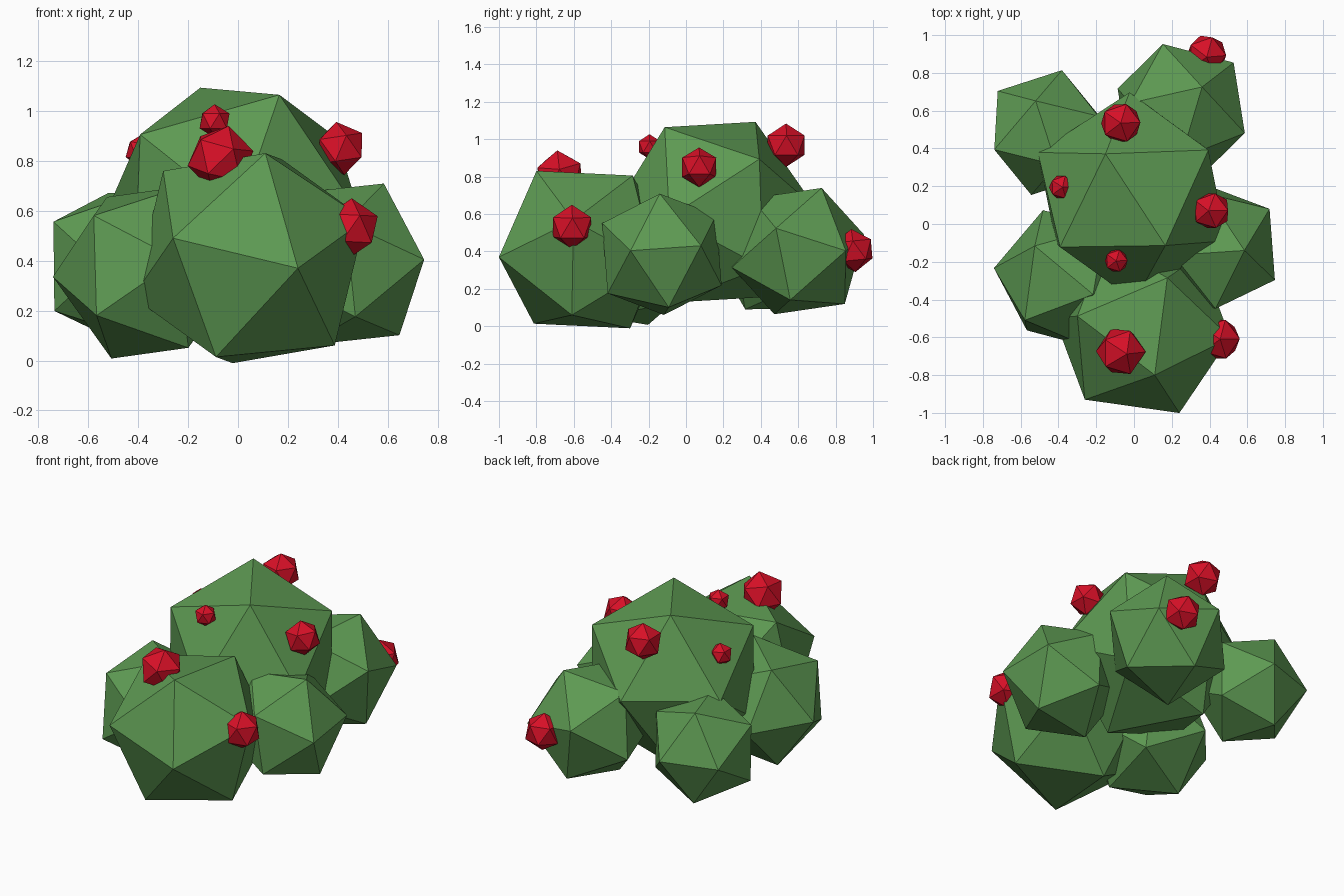
import bpy, bmesh
from mathutils import Vector, Matrix

if "Cube" in bpy.data.objects:
    bpy.data.objects.remove(bpy.data.objects["Cube"])


def material(name, color):
    m = bpy.data.materials.new(name)
    m.diffuse_color = (*color, 1)
    m.use_nodes = True
    m.node_tree.nodes["Principled BSDF"].inputs["Base Color"].default_value = m.diffuse_color
    return m


GREEN = material("leaf_green", (0.11, 0.32, 0.085))
RED = material("berry_red", (0.68, 0.005, 0.02))


def frame(a, b):
    # orthonormal axes: z along a, x leaning towards b
    z = a.normalized()
    x = (b - z * b.dot(z)).normalized()
    return Matrix((x, z.cross(x), z)).transposed()


def ico(name, centre, radius, corner, neighbour, mat):
    # icosahedron turned so one corner and its neighbour point at given spots
    c = Vector(centre)
    bm = bmesh.new()
    bmesh.ops.create_icosphere(bm, subdivisions=1, radius=radius)
    top = max(bm.verts, key=lambda v: v.co.z)
    near = top.link_edges[0].other_vert(top)
    target = frame(Vector(corner) - c, Vector(neighbour) - c)
    rot = target @ frame(top.co.copy(), near.co.copy()).transposed()
    bmesh.ops.transform(bm, matrix=rot.to_4x4(), verts=bm.verts)
    me = bpy.data.meshes.new(name)
    bm.to_mesh(me)
    bm.free()
    me.materials.append(mat)
    ob = bpy.data.objects.new(name, me)
    ob.location = c
    bpy.context.collection.objects.link(ob)


# Leaf clumps: centre, radius, one corner, an adjacent corner
clumps = {
    "centre_clump": ((-0.01, 0.145, 0.61), 0.552, (-0.15, 0.37, 1.09), (0.17, -0.12, 1.07)),
    "front_clump": ((0.044, -0.549, 0.41), 0.494, (0.24, -1.0, 0.37), (0.11, -0.80, 0.83)),
    "right_clump": ((0.428, -0.129, 0.385), 0.36, (0.585, -0.14, 0.71), (0.745, -0.296, 0.405)),
    "left_front_clump": ((-0.362, -0.288, 0.353), 0.384, (-0.746, -0.233, 0.335), (-0.56, -0.566, 0.18)),
    "left_back_clump": ((-0.4625, 0.484, 0.381), 0.34, (-0.714, 0.698, 0.38), (-0.727, 0.385, 0.555)),
    "back_right_clump": ((0.25, 0.599, 0.402), 0.377, (0.36, 0.725, 0.738), (0.587, 0.481, 0.524)),
}
for name, (c, r, p, q) in clumps.items():
    ico(name, c, r, p, q, GREEN)

# Berries: centre, radius, lean of the top corner
berries = [
    ((-0.07, -0.675, 0.81), 0.135, (0.25, -0.1, 1)),
    ((0.45, -0.61, 0.53), 0.12, (0.05, 0, 1)),
    ((0.41, 0.07, 0.85), 0.107, (-0.15, 0, 1)),
    ((-0.094, -0.195, 0.96), 0.067, (0, 0, 1)),
    ((-0.385, 0.195, 0.84), 0.07, (0.1, 0, 1)),
    ((-0.07, 0.535, 0.968), 0.116, (0, 0, 1)),
    ((0.385, 0.895, 0.405), 0.115, (0, -0.1, 1)),
]
for i, (c, r, lean) in enumerate(berries):
    c = Vector(c)
    ico(f"berry_{i + 1}", c, r, c + Vector(lean), c + Vector((0.3, 1, 0)), RED)
